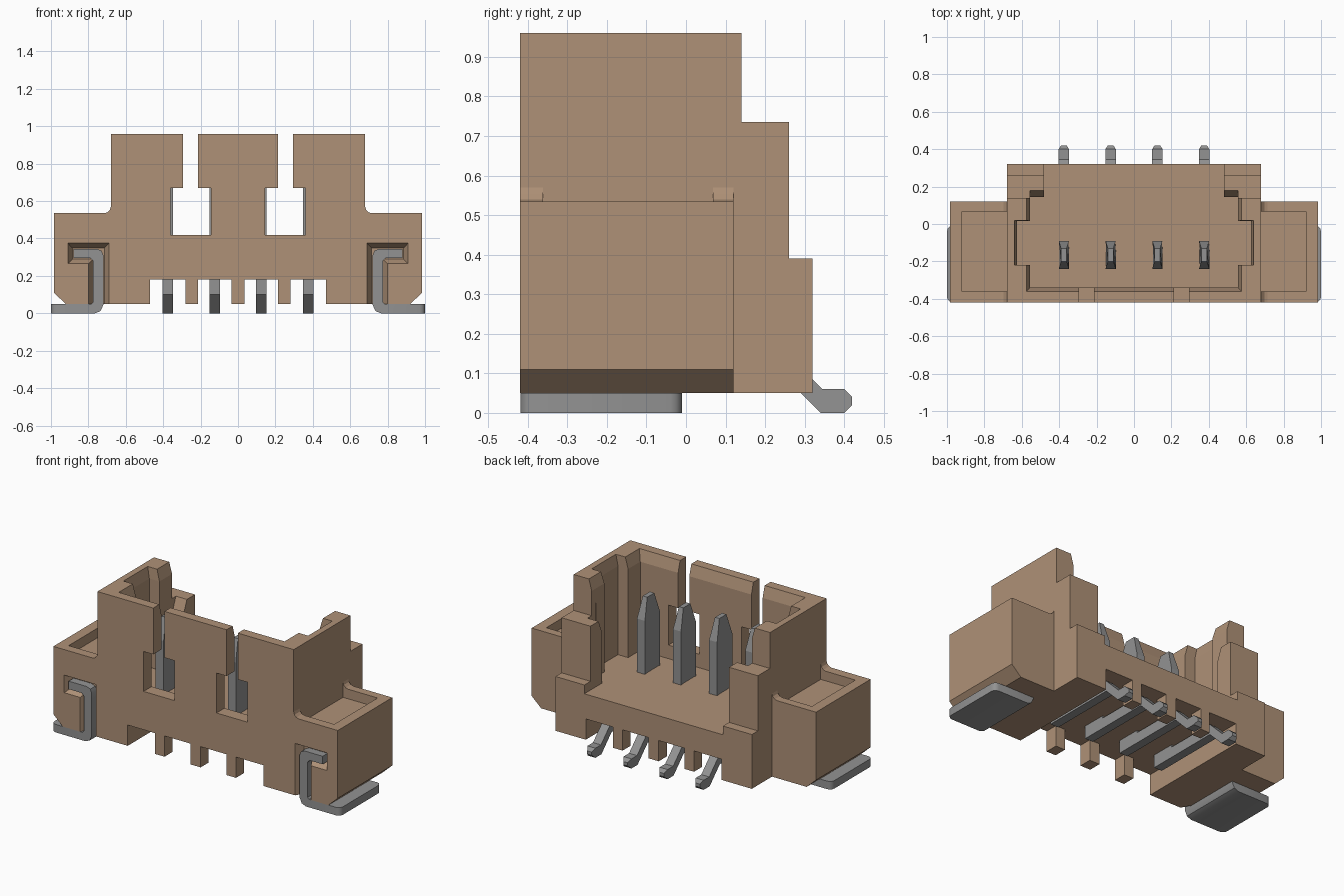
import bpy, bmesh

cube = bpy.data.objects.get("Cube")
if cube:
    bpy.data.objects.remove(cube, do_unlink=True)


def material(name, rgb):
    m = bpy.data.materials.new(name)
    m.use_nodes = True
    m.diffuse_color = (*rgb, 1)
    b = m.node_tree.nodes["Principled BSDF"]
    b.inputs["Base Color"].default_value = (*rgb, 1)
    b.inputs["Roughness"].default_value = 0.6
    return m


TAN = material("tan plastic", (0.43, 0.285, 0.185))
GREY = material("grey metal", (0.29, 0.29, 0.29))


def loft(name, rings, mat):
    """Closed solid through rings of equal point count."""
    bm = bmesh.new()
    vs = [[bm.verts.new(p) for p in r] for r in rings]
    n = len(rings[0])
    for a, b in zip(vs, vs[1:]):
        for i in range(n):
            j = (i + 1) % n
            bm.faces.new((a[i], a[j], b[j], b[i]))
    bm.faces.new(vs[0])
    bm.faces.new(vs[-1])
    bmesh.ops.recalc_face_normals(bm, faces=bm.faces)
    me = bpy.data.meshes.new(name)
    bm.to_mesh(me)
    bm.free()
    me.materials.append(mat)
    ob = bpy.data.objects.new(name, me)
    bpy.context.collection.objects.link(ob)
    return ob


def prism_x(name, yz, x0, x1, mat=TAN):
    return loft(name, [[(x, y, z) for y, z in yz] for x in (x0, x1)], mat)


def prism_y(name, xz, y0, y1, mat=TAN):
    return loft(name, [[(x, y, z) for x, z in xz] for y in (y0, y1)], mat)


def box(name, x0, x1, y0, y1, z0, z1):
    return prism_x(name, [(y0, z0), (y1, z0), (y1, z1), (y0, z1)], x0, x1)


def boolean(target, tool, op="DIFFERENCE"):
    mod = target.modifiers.new("bool", "BOOLEAN")
    mod.operation, mod.object, mod.solver = op, tool, "EXACT"
    bpy.context.view_layer.objects.active = target
    bpy.ops.object.modifier_apply(modifier=mod.name)
    bpy.data.objects.remove(tool, do_unlink=True)


def mirrored(pts, s):
    return [(s * a, b) for a, b in pts]


# Central housing with its stepped back
housing = prism_x("housing", [(-.42, .05), (.32, .05), (.32, .39), (.26, .39),
                              (.26, .735), (.14, .735), (.14, .96), (-.42, .96)],
                  -.68, .68)

# Side wings: chamfered below, small fillet against the housing
wing = [(.64, .05), (.92, .05), (.985, .11), (.985, .535), (.715, .535),
        (.698, .54), (.685, .553), (.68, .57), (.64, .57)]
for s in (-1, 1):
    boolean(housing, prism_y("wing", mirrored(wing, s), -.42, .12), "UNION")

# Main cavity, open to the back, with a lead-in chamfer at the rim
half = [(.555, -.34), (.555, -.22), (.625, -.22), (.625, .015),
        (.555, .015), (.555, .145), (.48, .145), (.48, .5)]
rim = [(.575, -.36), (.575, -.22), (.64, -.22), (.64, .02),
       (.575, .02), (.575, .145), (.48, .145), (.48, .5)]


def ring(pts, z):
    return [(x, y, z) for x, y in pts + [(-x, y) for x, y in reversed(pts)]]


boolean(housing, loft("cavity", [ring(half, .335), ring(half, .89),
                                 ring(rim, .961), ring(rim, 1.1)], TAN))

# Front wall: two windows, each with a narrow slot above
for s in (-1, 1):
    xa, xb = sorted((s * .145, s * .36))
    boolean(housing, box("window", xa, xb, -.5, -.28, .42, .67))
    xa, xb = sorted((s * .215, s * .293))
    boolean(housing, box("slot", xa, xb, -.5, -.28, .6, 1.1))

# Underside pocket and the pin channels through front and back
PINS = (-.375, -.125, .125, .375)
boolean(housing, box("pocket", -.47, .47, -.34, .24, -.1, .18))
for x in PINS:
    w = .095 if abs(x) > .2 else .09
    boolean(housing, box("channel", x - w, x + w, -.6, .6, -.1, .18))

# Details repeated on both sides
slot_outer = [(.69, -.02), (.80, -.02), (.80, .265), (.91, .265), (.91, .375), (.69, .375)]
slot_inner = [(.715, -.02), (.775, -.02), (.775, .29), (.885, .29), (.885, .348), (.715, .348)]
clip_profile = [(1, 0), (.765, 0), (.735, .012), (.72, .045), (.72, .31),
                (.73, .335), (.755, .345), (.88, .345), (.88, .295), (.79, .295),
                (.775, .28), (.775, .06), (.785, .05), (1, .05)]
for s, side in ((-1, "right"), (1, "left")):
    # chamfer on the inward flange beside the open back
    xa, xb = sorted((s * .47, s * .556))
    boolean(housing, prism_x("flange_cut", [(.10, .65), (.145, .65), (.18, .735),
                                            (.18, .8), (.10, .8)], xa, xb))
    # shallow tray in the wing top
    xa, xb = sorted((s * .68, s * .92))
    boolean(housing, box("tray", xa, xb, -.362, .068, .475, .7))
    # hooked clip slot with sloping sides
    outer, inner = mirrored(slot_outer, s), mirrored(slot_inner, s)
    boolean(housing, loft("clip_slot", [[(x, y, z) for x, z in p] for p, y in
                                        ((outer, -.5), (outer, -.42), (inner, -.37))], TAN))
    # bent sheet-metal clip with rounded foot corners
    clip = prism_y(side + "_solder_clip", mirrored(clip_profile, s), -.419, -.01, GREY)
    bm = bmesh.new()
    bm.from_mesh(clip.data)
    corners = [e for e in bm.edges if all(abs(v.co.x) > .99 for v in e.verts)
               and abs(e.verts[0].co.z - e.verts[1].co.z) > .04]
    bmesh.ops.bevel(bm, geom=corners, offset=.03, segments=3, profile=.5, affect="EDGES")
    bm.to_mesh(clip.data)
    bm.free()

# Contact pins: tapered post, straight run, and bent foot behind
pin_profile = [(-.24, .1), (.24, .1), (.34, 0), (.4, 0), (.42, .02), (.42, .04),
               (.4, .06), (.345, .06), (.24, .165), (-.09, .165), (-.09, .67),
               (-.13, .8), (-.2, .8), (-.24, .67)]
for i, x in enumerate(PINS):
    pin = prism_x("contact_pin_%d" % (i + 1), pin_profile, -.0275, .0275, GREY)
    for v in pin.data.vertices:
        if v.co.z > .75 or v.co.y > .41:
            v.co.x *= .55
    pin.location.x = x

# Smooth small bends while keeping edges sharp
bpy.ops.object.select_all(action="DESELECT")
for ob in bpy.context.scene.objects:
    if ob.type == "MESH" and "clip" in ob.name:
        ob.select_set(True)
        bpy.context.view_layer.objects.active = ob
bpy.ops.object.shade_smooth_by_angle(angle=0.7)
